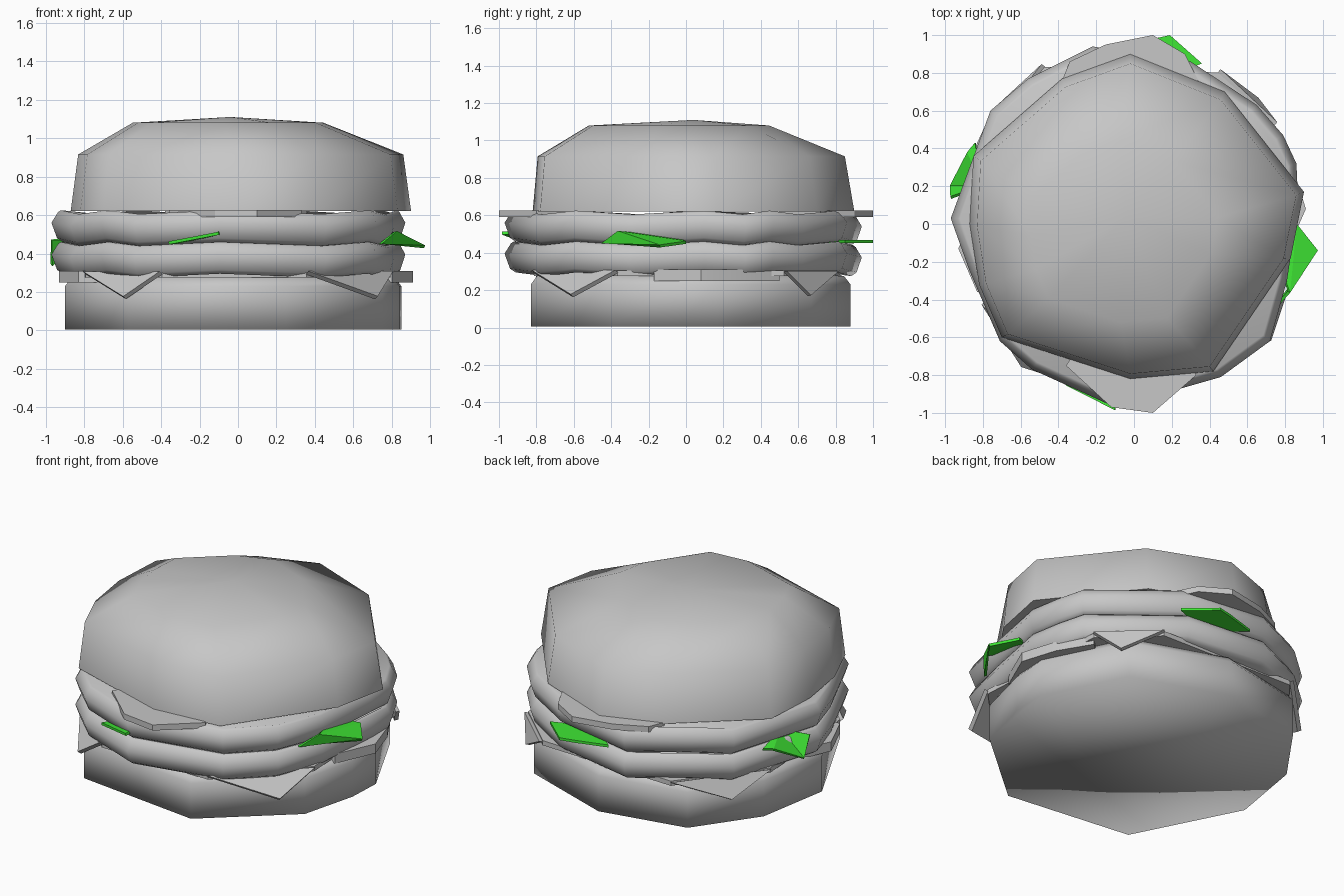
import bpy, bmesh, math

old = bpy.data.objects.get("Cube")
if old:
    bpy.data.objects.remove(old)


def material(name, rgb):
    m = bpy.data.materials.new(name)
    m.use_nodes = True
    m.diffuse_color = (*rgb, 1)
    m.node_tree.nodes["Principled BSDF"].inputs["Base Color"].default_value = (*rgb, 1)
    return m


GREY = material("plain grey", (0.57, 0.57, 0.57))
GREEN = material("leaf green", (0.05, 0.8, 0.035))


def finish(name, bm, mat):
    bmesh.ops.recalc_face_normals(bm, faces=bm.faces)
    me = bpy.data.meshes.new(name)
    bm.to_mesh(me)
    bm.free()
    ob = bpy.data.objects.new(name, me)
    bpy.context.collection.objects.link(ob)
    me.materials.append(mat)
    return ob


def loft(name, outline, rings, angle=180, wave=0, top=None):
    """Stack scaled copies of an outline; rings are (scale, z, x shift, y shift)."""
    bm = bmesh.new()
    n = len(outline)
    loops = []
    for s, z, *shift in rings:
        dx, dy = shift or (0, 0)
        loops.append([bm.verts.new((x * s + dx, y * s + dy, z + wave * (-1) ** i))
                      for i, (x, y) in enumerate(outline)])
    for a, b in zip(loops, loops[1:]):
        for i in range(n):
            j = (i + 1) % n
            bm.faces.new((a[i], a[j], b[j], b[i]))
    bm.faces.new(loops[0][::-1])
    if top:
        tip = bm.verts.new(top)
        for i in range(n):
            bm.faces.new((loops[-1][i], loops[-1][(i + 1) % n], tip))
    else:
        bm.faces.new(loops[-1])
    ob = finish(name, bm, GREY)
    bpy.ops.object.select_all(action="DESELECT")
    ob.select_set(True)
    bpy.context.view_layer.objects.active = ob
    bpy.ops.object.shade_smooth_by_angle(angle=math.radians(angle))


def sheet(name, points, mat, thickness):
    """Thin folded sheet fanned from its first point."""
    bm = bmesh.new()
    vs = [bm.verts.new(p) for p in points]
    for a, b in zip(vs[1:], vs[2:]):
        bm.faces.new((vs[0], a, b))
    mod = finish(name, bm, mat).modifiers.new("thickness", "SOLIDIFY")
    mod.thickness = thickness
    mod.offset = 0


# Buns
lower = [(.85, .17), (.6, .67), (0, .88), (-.55, .77), (-.82, .39),
         (-.9, -.08), (-.57, -.73), (.25, -.83), (.75, -.4), (.84, -.05)]
loft("bottom_bun", lower, [(1, .005), (1, .23), (.96, .275)])

upper = [(.9, .17), (.48, .7), (-.02, .9), (-.38, .77), (-.85, .36), (-.87, 0),
         (-.82, -.32), (-.7, -.6), (-.02, -.82), (.42, -.78), (.83, -.18)]
loft("top_bun", upper, [(1, .62), (.955, .915, 0, -.01), (.56, 1.08, -.06, -.06)],
     angle=75, top=(-.04, .04, 1.11))

# Patties
patty = [(.87, .1), (.86, .32), (.79, .47), (.65, .63), (.3, .86), (-.22, .94), (-.56, .77),
         (-.76, .6), (-.97, .03), (-.87, -.25), (-.71, -.62), (-.54, -.77), (-.1, -.97),
         (.46, -.81), (.72, -.62), (.81, -.3)]
for name, z in (("lower_patty", .285), ("upper_patty", .45)):
    loft(name, patty, [(.94, z), (.97, z + .02), (1, z + .1), (.965, z + .155), (.95, z + .165)],
         wave=.01)

# Slices peeking out between the layers
front_slice = [(-.36, -.75), (-.12, -.97), (.1, -1), (.33, -.8), (.2, -.5), (-.2, -.5)]
back_slice = [(.36, .72), (.27, .9), (.1, 1), (-.15, .95), (-.34, .86), (-.38, .76), (-.2, .5), (.2, .5)]
left_slice = [(.6, -.17), (.8, -.17), (.91, .08), (.84, .3), (.72, .5), (.5, .3)]
right_slice = [(-.6, .1), (-.85, .05), (-.93, -.13), (-.83, -.36), (-.6, -.4)]
for name, pts, z, h in (("upper_slice_front", front_slice, .59, .036),
                        ("upper_slice_back", back_slice, .59, .036),
                        ("lower_slice_left", left_slice, .25, .06),
                        ("lower_slice_right", right_slice, .25, .06)):
    loft(name, pts, [(1, z), (1, z + h)], angle=30)

# Cheese sheet with its corners folding down over the bottom bun
corners = [((.36, -.82), (.8, -.37), (.72, -.61)),
           ((.75, .53), (.45, .81), (.65, .66)),
           ((-.48, .84), (-.85, .36), (-.74, .6)),
           ((-.8, -.42), (-.4, -.81), (-.59, -.75))]
hinges = [p for a, b, tip in corners for p in (a, b)]
loft("cheese_sheet", hinges, [(.99, .275), (.99, .305)], angle=30)
for i, (a, b, tip) in enumerate(corners):
    sheet(f"cheese_corner_{i + 1}", [(*a, .3), (*tip, .17), (*b, .3)], GREY, .025)

# Lettuce leaves
leaves = {
    "lettuce_left": [(.82, -.36, .515), (.74, -.45, .45), (.97, -.14, .435),
                     (.86, 0, .455), (.72, -.08, .48)],
    "lettuce_right": [(-.8, .2, .48), (-.84, .43, .45), (-.88, .38, .44),
                      (-.97, .2, .34), (-.97, .14, .47)],
    "lettuce_back": [(.1, .75, .46), (.36, .85, .46), (.19, 1, .46), (.1, .98, .46), (-.1, .92, .46)],
    "lettuce_front": [(-.3, -.78, .46), (-.36, -.855, .455), (-.1, -.985, .505), (-.09, -.88, .51)],
}
for name, pts in leaves.items():
    sheet(name, pts, GREEN, .016)
